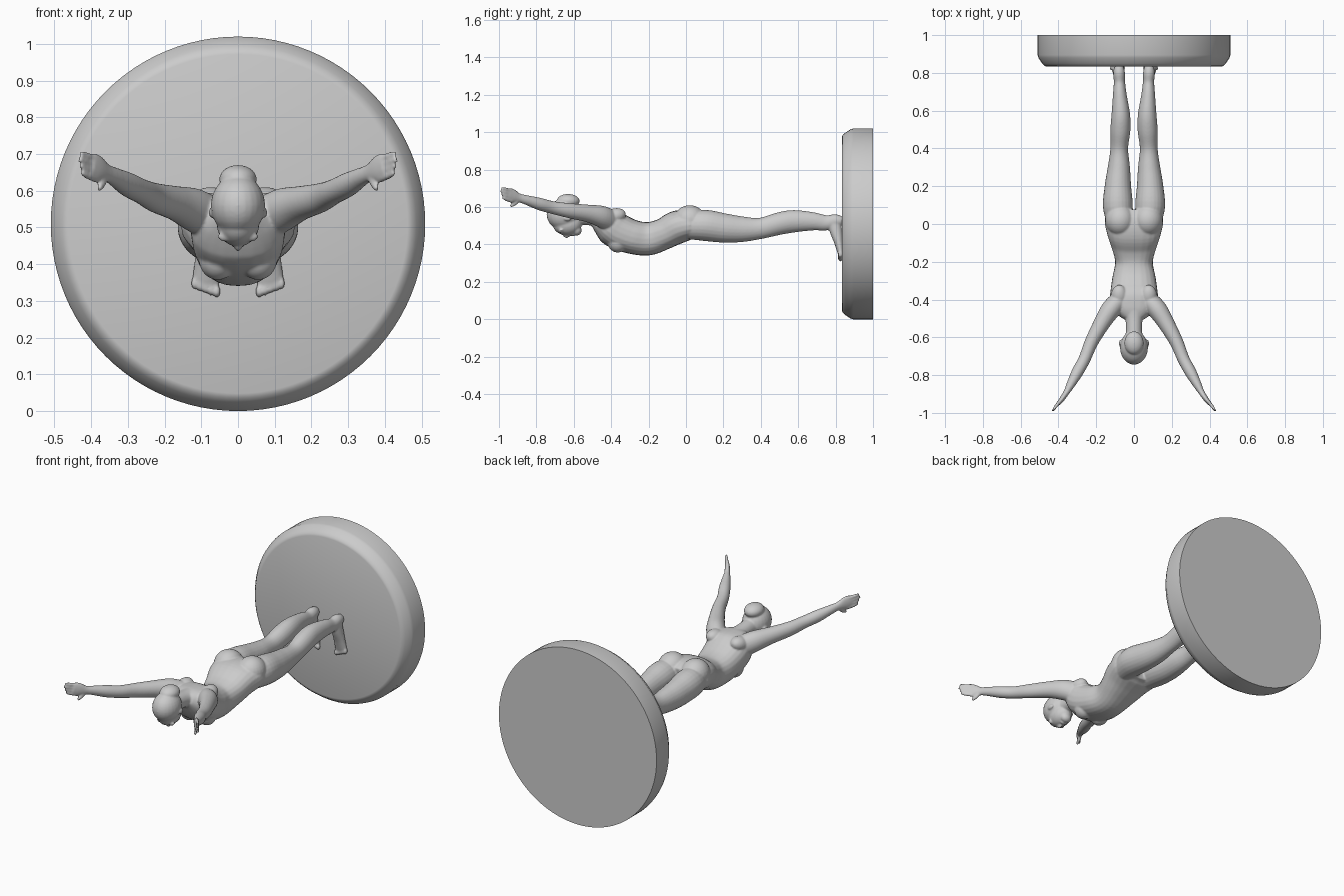
import bpy, bmesh, math
from mathutils import Vector, Matrix

if "Cube" in bpy.data.objects:
    bpy.data.objects.remove(bpy.data.objects["Cube"])

body = bmesh.new()


def spline(rows, steps=5):
    """Catmull-Rom interpolation of rows of numbers."""
    out = []
    for i in range(len(rows) - 1):
        a, b, c, d = (rows[max(0, min(len(rows) - 1, i + k))] for k in (-1, 0, 1, 2))
        for s in range(steps):
            t = s / steps
            out.append([0.5 * (2*q + (r-p)*t + (2*p-5*q+4*r-w)*t*t + (3*q-p-3*r+w)*t**3)
                        for p, q, r, w in zip(a, b, c, d)])
    return out + [list(rows[-1])]


def loft(bm, rows, up=(0, 0, 1), n=24, power=1.0, mirror=False, smooth=True):
    """Closed tube; each row is x, y, z, half width, half height."""
    pts = spline(rows) if smooth else rows
    for sx in ((1, -1) if mirror else (1,)):
        rings = []
        for i, (x, y, z, w, h) in enumerate(pts):
            tan = Vector(pts[min(i+1, len(pts)-1)][:3]) - Vector(pts[max(i-1, 0)][:3])
            side = tan.cross(Vector(up)).normalized()
            high = side.cross(tan).normalized()
            ring = []
            for k in range(n):
                c, s = math.cos(math.tau*k/n), math.sin(math.tau*k/n)
                c = math.copysign(abs(c)**power, c)
                s = math.copysign(abs(s)**power, s)
                p = Vector((x, y, z)) + side*w*c + high*h*s
                ring.append(bm.verts.new((p.x*sx, p.y, p.z)))
            rings.append(ring)
        for a, b in zip(rings, rings[1:]):
            for k in range(n):
                bm.faces.new((a[k], a[(k+1) % n], b[(k+1) % n], b[k]))
        bm.faces.new(rings[0])
        bm.faces.new(rings[-1])


def ball(loc, size, tilt=0.0, mirror=False):
    """Ellipsoid, tilted about x."""
    for sx in ((1, -1) if mirror else (1,)):
        m = (Matrix.Translation((loc[0]*sx, loc[1], loc[2]))
             @ Matrix.Rotation(tilt, 4, 'X') @ Matrix.Diagonal((*size, 1)))
        bmesh.ops.create_uvsphere(body, u_segments=24, v_segments=16, radius=1, matrix=m)


def span(x, y, w, top, bottom):
    return (x, y, (top + bottom) / 2, w, (top - bottom) / 2)


# torso, arched and prone
loft(body, [span(0, *r) for r in (
    (-.50, .055, .585, .51), (-.46, .105, .597, .465), (-.41, .128, .597, .41),
    (-.36, .125, .565, .372), (-.28, .114, .53, .348), (-.20, .10, .52, .342),
    (-.12, .12, .54, .372), (-.05, .143, .58, .402), (.02, .155, .585, .425),
    (.07, .13, .56, .44))], power=.85)
ball((.074, .02, .53), (.078, .085, .08), mirror=True)          # buttocks
ball((.055, -.365, .415), (.052, .055, .058), mirror=True)      # chest
ball((.078, -.385, .55), (.045, .065, .042), .3, mirror=True)   # shoulder blades

# legs
loft(body, [span(*r) for r in (
    (.075, -.02, .06, .56, .43), (.085, .09, .079, .585, .42), (.085, .20, .070, .567, .41),
    (.08, .30, .059, .55, .413), (.078, .40, .047, .543, .43), (.072, .50, .053, .572, .452),
    (.07, .58, .049, .584, .465), (.075, .68, .037, .572, .475), (.077, .75, .030, .556, .475),
    (.079, .80, .031, .562, .49), (.08, .835, .024, .55, .50))], mirror=True)

# feet with toes
loft(body, [(.079, .785, .54, .028, .03), (.081, .80, .48, .030, .034),
            (.084, .817, .41, .034, .024), (.088, .828, .35, .037, .016),
            (.089, .832, .335, .034, .013)], up=(0, -1, 0), mirror=True)
for i in range(5):
    ball((.058 + .0155*i, .825, .326 + .0055*i), (.0105 - .0008*i, .013, .017), mirror=True)

# arms
loft(body, [(.085, -.41, .53, .05, .06), (.125, -.455, .55, .052, .058),
            (.17, -.525, .566, .044, .047), (.225, -.625, .581, .036, .040),
            (.262, -.715, .598, .032, .034), (.30, -.785, .617, .031, .033),
            (.335, -.85, .637, .023, .026), (.358, -.892, .649, .016, .024),
            (.38, -.925, .660, .014, .036), (.40, -.95, .67, .011, .036)], mirror=True)

# fingers and thumb
for i in range(4):
    loft(body, [(.385, -.93, .685 - .018*i, .009, .010),
                (.412, -.963, .695 - .0175*i, .009, .010),
                (.432 - .003*abs(i-1), -.992 + .006*abs(i-1), .702 - .017*i, .006, .007)],
         n=10, mirror=True)
loft(body, [(.36, -.895, .645, .012, .014), (.370, -.915, .620, .010, .012),
            (.378, -.94, .605, .007, .008)], n=10, mirror=True)

# neck, head and hair bun
loft(body, [(0, -.43, .535, .07, .055), (0, -.50, .545, .047, .045),
            (0, -.56, .55, .043, .045), (0, -.63, .55, .05, .05)])
ball((0, -.655, .56), (.074, .090, .083))
ball((0, -.635, .51), (.058, .078, .062))
ball((0, -.585, .475), (.032, .027, .028))
ball((0, -.637, .452), (.011, .02, .017), .35)
ball((0, -.605, .452), (.020, .010, .009))
ball((.03, -.668, .475), (.026, .012, .014), mirror=True)
ball((.071, -.632, .54), (.009, .022, .014), mirror=True)
ball((0, -.63, .632), (.051, .062, .038))

bmesh.ops.recalc_face_normals(body, faces=body.faces)


def finish(bm, name):
    mesh = bpy.data.meshes.new(name)
    bm.to_mesh(mesh)
    bm.free()
    ob = bpy.data.objects.new(name, mesh)
    bpy.context.collection.objects.link(ob)
    return ob


# fuse the body parts into one smooth skin
figure = finish(body, "figure_body")
fuse = figure.modifiers.new("fuse", 'REMESH')
fuse.mode = 'VOXEL'
fuse.voxel_size = .005
fuse.use_smooth_shade = True
relax = figure.modifiers.new("relax", 'SMOOTH')
relax.factor = .5
relax.iterations = 5

# round wall disc with a softened front rim
disc_mesh = bmesh.new()
loft(disc_mesh, [(0, y, .51, r, r) for y, r in (
    (.833, .462), (.837, .474), (.85, .486), (.88, .506), (.895, .51), (1, .51))],
    n=96, smooth=False)
bmesh.ops.recalc_face_normals(disc_mesh, faces=disc_mesh.faces)
disc = finish(disc_mesh, "wall_disc")
bpy.ops.object.select_all(action='DESELECT')
disc.select_set(True)
bpy.context.view_layer.objects.active = disc
bpy.ops.object.shade_smooth_by_angle(angle=math.radians(35))
